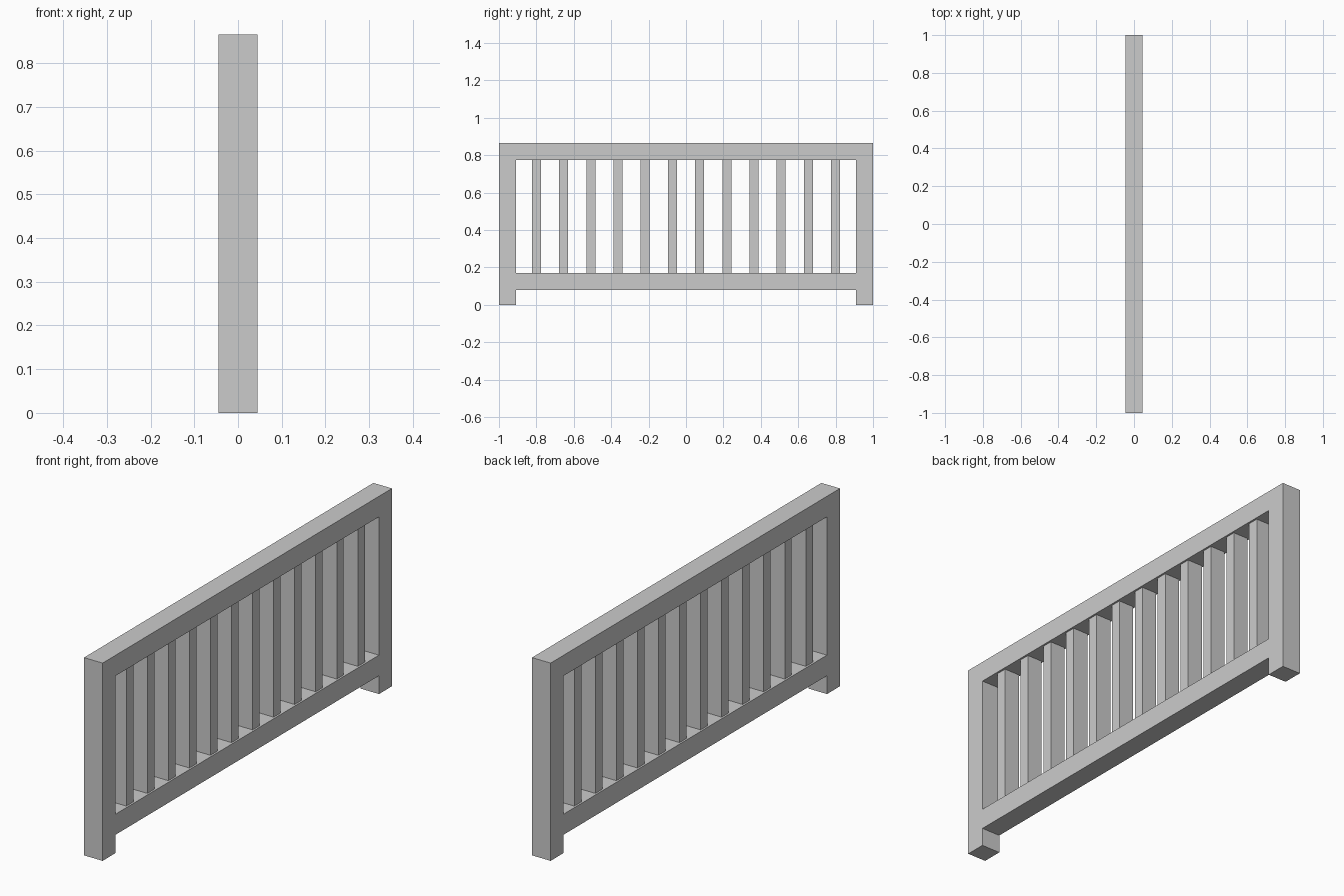
import bpy
import bmesh
from math import pi

if "Cube" in bpy.data.objects:
    bpy.data.objects.remove(bpy.data.objects["Cube"])

HALF_LENGTH, HEIGHT, BEAM = 1.0, 0.865, 0.09
RAIL_BOTTOM = 0.08
SLAT_COUNT, SLAT_SPAN, SLAT_WIDTH, SLAT_DEPTH = 12, 1.6, 0.048, 0.073

inner = HALF_LENGTH - BEAM
open_low, open_high = RAIL_BOTTOM + BEAM, HEIGHT - BEAM


def add_loop(curve, points):
    spline = curve.splines.new('POLY')
    spline.points.add(len(points) - 1)
    for p, (y, z) in zip(spline.points, points):
        p.co = (y, z, 0, 1)
    spline.use_cyclic_u = True


# Frame: posts and rails as one outline with an opening, extruded through x
curve = bpy.data.curves.new("frame", 'CURVE')
curve.dimensions = '2D'
curve.fill_mode = 'BOTH'
curve.extrude = BEAM / 2
add_loop(curve, [(-HALF_LENGTH, 0), (-inner, 0), (-inner, RAIL_BOTTOM),
                 (inner, RAIL_BOTTOM), (inner, 0), (HALF_LENGTH, 0),
                 (HALF_LENGTH, HEIGHT), (-HALF_LENGTH, HEIGHT)])
add_loop(curve, [(-inner, open_low), (-inner, open_high),
                 (inner, open_high), (inner, open_low)])
frame = bpy.data.objects.new("frame", curve)
frame.rotation_euler = (pi / 2, 0, pi / 2)
bpy.context.collection.objects.link(frame)
bpy.context.view_layer.objects.active = frame
frame.select_set(True)
bpy.ops.object.convert(target='MESH')
frame = bpy.context.object

# Weld caps to sides and keep the faces flat
bm = bmesh.new()
bm.from_mesh(frame.data)
bmesh.ops.remove_doubles(bm, verts=bm.verts, dist=0.0001)
bmesh.ops.recalc_face_normals(bm, faces=bm.faces)
for f in bm.faces:
    f.smooth = False
bm.to_mesh(frame.data)
bm.free()

# Balusters: evenly spaced, slightly thinner than the frame
for i in range(SLAT_COUNT):
    y = -SLAT_SPAN / 2 + i * SLAT_SPAN / (SLAT_COUNT - 1)
    bpy.ops.mesh.primitive_cube_add(size=1, location=(0, y, (open_low + open_high) / 2))
    slat = bpy.context.object
    slat.name = f"baluster_{i + 1}"
    slat.scale = (SLAT_DEPTH, SLAT_WIDTH, open_high - open_low)
